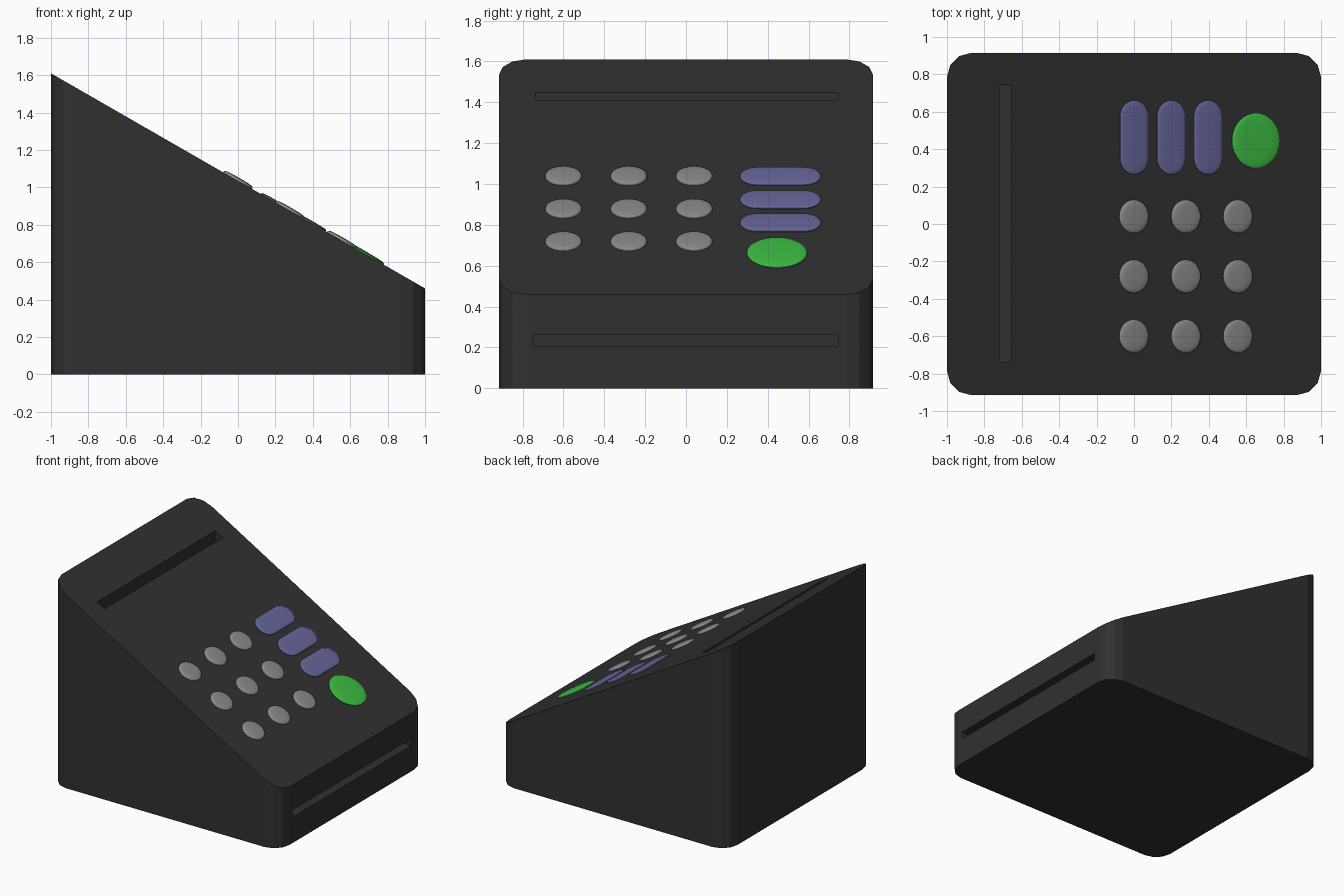
import bpy, bmesh, math
from mathutils import Matrix, Vector

if "Cube" in bpy.data.objects:
    bpy.data.objects.remove(bpy.data.objects["Cube"])

SLOPE = 0.575
TILT = math.atan(SLOPE)


def top_z(x):
    return 1.035 - SLOPE * x


def material(name, rgb):
    m = bpy.data.materials.new(name)
    m.diffuse_color = (*rgb, 1)
    m.use_nodes = True
    m.node_tree.nodes["Principled BSDF"].inputs["Base Color"].default_value = m.diffuse_color
    return m


def finish(bm, name, mat=None):
    bmesh.ops.recalc_face_normals(bm, faces=bm.faces)
    me = bpy.data.meshes.new(name)
    bm.to_mesh(me)
    bm.free()
    ob = bpy.data.objects.new(name, me)
    bpy.context.collection.objects.link(ob)
    if mat:
        me.materials.append(mat)
    return ob


dark = material("dark_plastic", (0.03, 0.03, 0.03))
grey = material("grey_key", (0.25, 0.25, 0.25))
blue = material("blue_key", (0.13, 0.13, 0.32))
green = material("green_key", (0.045, 0.5, 0.055))

# Wedge body with rounded vertical corners
bm = bmesh.new()
R, HX, HY, SEG = 0.13, 1.0, 0.915, 3
outline = []
for i, (sx, sy) in enumerate([(1, 1), (-1, 1), (-1, -1), (1, -1)]):
    for k in range(SEG + 1):
        a = math.pi / 2 * (i + k / SEG)
        outline.append((sx * (HX - R) + R * math.cos(a), sy * (HY - R) + R * math.sin(a)))
low = [bm.verts.new((x, y, 0)) for x, y in outline]
high = [bm.verts.new((x, y, top_z(x))) for x, y in outline]
bm.faces.new(low)
bm.faces.new(high)
for i in range(len(low)):
    j = (i + 1) % len(low)
    bm.faces.new((low[i], low[j], high[j], high[i]))
body = finish(bm, "body", dark)


# Card slots cut into the top and the low end
def cut_slot(name, lo, hi):
    lo, hi = Vector(lo), Vector(hi)
    b = bmesh.new()
    bmesh.ops.create_cube(b, size=1, matrix=Matrix.Translation((lo + hi) / 2)
                          @ Matrix.Diagonal((*(hi - lo), 1)))
    cutter = finish(b, name, dark)
    cutter.hide_render = True
    cutter.hide_viewport = True
    mod = body.modifiers.new(name, 'BOOLEAN')
    mod.operation = 'DIFFERENCE'
    mod.solver = 'EXACT'
    mod.object = cutter


cut_slot("top_slot_cutter", (-0.72, -0.737, top_z(-0.6875) - 0.1), (-0.655, 0.743, 1.7))
cut_slot("end_slot_cutter", (0.9, -0.748, 0.205), (1.1, 0.745, 0.26))


# Low domed key: round, or pill shaped when half_len > 0
def key(name, x, y, r, half_len, height, mat, n=16):
    b = bmesh.new()
    rings = []
    for f, h in [(1, -0.3), (1, 0.35), (0.97, 0.6), (0.88, 0.8), (0.65, 0.93), (0.3, 1)]:
        ring = []
        for side in (0, 1):
            off = half_len * (1 - 2 * side)
            for k in range(n + (half_len > 0)):
                a = math.pi * (side + k / n)
                ring.append(b.verts.new((r * f * math.cos(a), off + r * f * math.sin(a), h * height)))
        rings.append(ring)
    b.faces.new(rings[0])
    b.faces.new(rings[-1])
    for p, q in zip(rings, rings[1:]):
        for i in range(len(p)):
            j = (i + 1) % len(p)
            b.faces.new((p[i], p[j], q[j], q[i]))
    ob = finish(b, name, mat)
    ob.location = (x, y, top_z(x))
    ob.rotation_euler = (0, TILT, 0)
    bpy.ops.object.select_all(action='DESELECT')
    ob.select_set(True)
    bpy.context.view_layer.objects.active = ob
    bpy.ops.object.shade_smooth_by_angle(angle=math.radians(40))


# Number pad
for i, x in enumerate((-0.002, 0.276, 0.554)):
    for j, y in enumerate((0.04, -0.28, -0.6)):
        key(f"number_key_{i}_{j}", x, y, 0.089, 0, 0.017, grey)

# Function keys and confirm key
for i, x in enumerate((-0.001, 0.197, 0.394)):
    key(f"function_key_{i}", x, 0.4625, 0.086, 0.112, 0.012, blue)
key("confirm_key", 0.65, 0.445, 0.147, 0, 0.014, green, 24)
